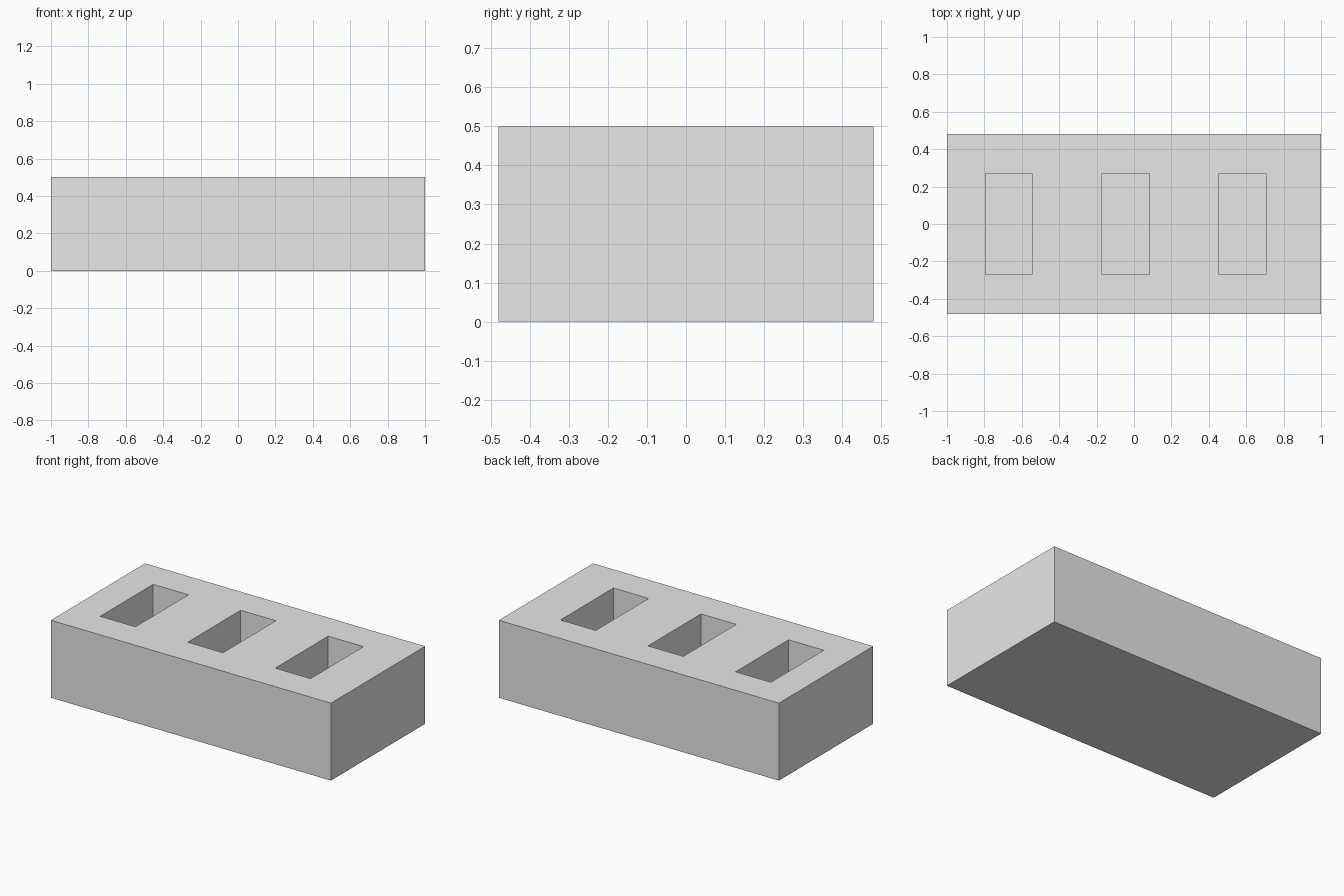
import bpy

cube = bpy.data.objects.get("Cube")
if cube:
    bpy.data.objects.remove(cube, do_unlink=True)

LENGTH, DEPTH, HEIGHT = 2.0, 0.96, 0.5
POCKET_X, POCKET_Y, FLOOR_Z = 0.252, 0.54, 0.1
FIRST_X, SPACING = -0.669, 0.625

grey = bpy.data.materials.new("plain grey")
grey.use_nodes = True
colour = (0.8, 0.8, 0.8, 1.0)
grey.diffuse_color = colour
grey.node_tree.nodes["Principled BSDF"].inputs["Base Color"].default_value = colour


def box(name, size, centre):
    bpy.ops.mesh.primitive_cube_add(size=1, location=centre)
    obj = bpy.context.object
    obj.name = name
    obj.scale = size
    bpy.ops.object.transform_apply(location=True, rotation=False, scale=True)
    obj.data.materials.append(grey)
    return obj


# Solid brick body
brick = box("brick_body", (LENGTH, DEPTH, HEIGHT), (0, 0, HEIGHT / 2))

# Three blind rectangular pockets sunk from the top
for i in range(3):
    cutter = box(f"pocket_cutter_{i + 1}", (POCKET_X, POCKET_Y, HEIGHT),
                 (FIRST_X + i * SPACING, 0, FLOOR_Z + HEIGHT / 2))
    bpy.context.view_layer.objects.active = brick
    cut = brick.modifiers.new(f"pocket_{i + 1}", "BOOLEAN")
    cut.operation = "DIFFERENCE"
    cut.solver = "EXACT"
    cut.object = cutter
    bpy.ops.object.modifier_apply(modifier=cut.name)
    bpy.data.objects.remove(cutter, do_unlink=True)
